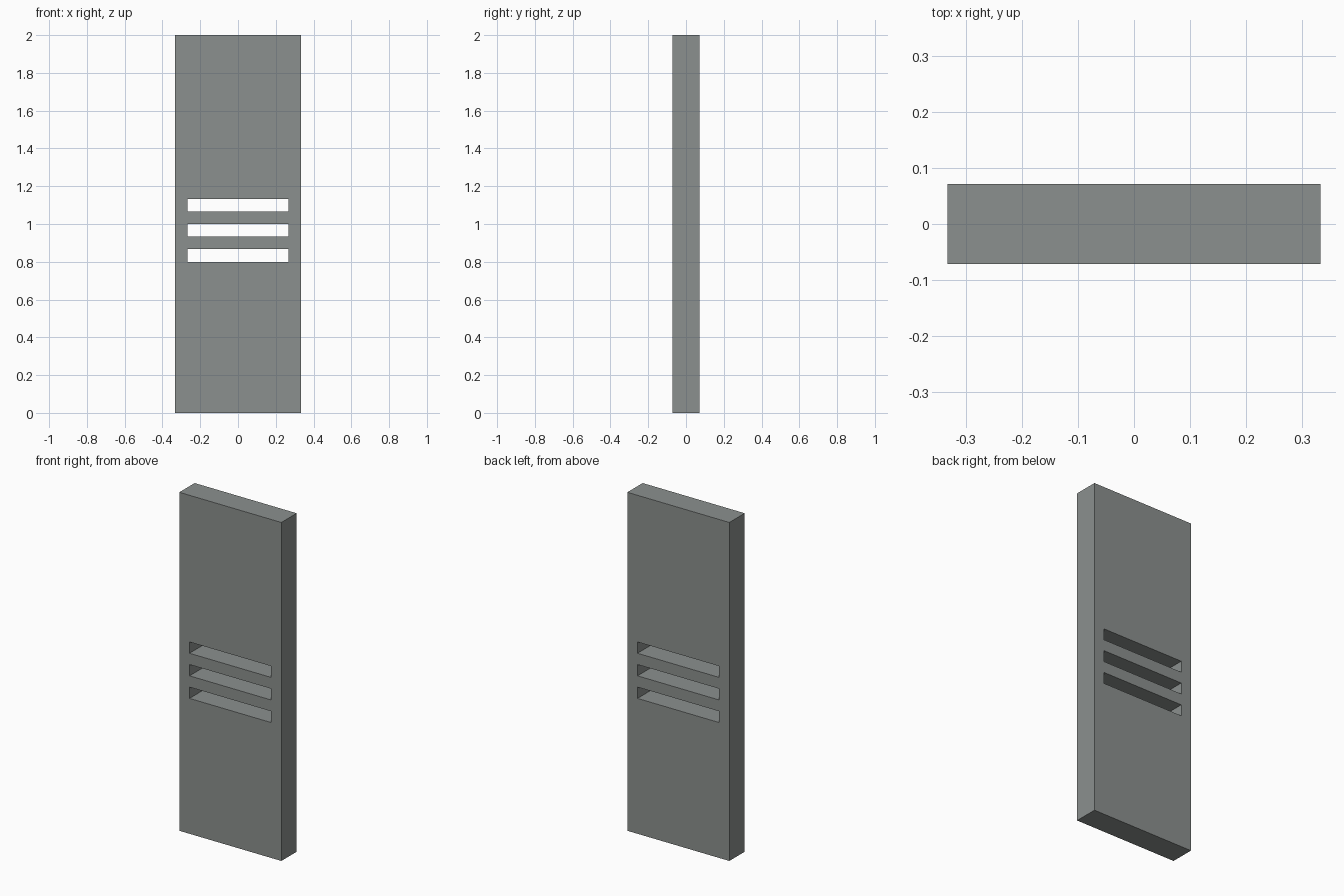
import bpy

if "Cube" in bpy.data.objects:
    bpy.data.objects.remove(bpy.data.objects["Cube"])

U = 2 / 30                      # panel is 10 x 30 units, slots are 1 unit tall
WIDTH, DEPTH, HEIGHT = 10 * U, 0.143, 30 * U


def box(name, size, z_centre):
    """Box centred on x = y = 0 with its scale applied."""
    bpy.ops.mesh.primitive_cube_add(size=1, location=(0, 0, 0))
    obj = bpy.context.object
    obj.name = name
    for v in obj.data.vertices:
        v.co = (v.co.x * size[0], v.co.y * size[1], v.co.z * size[2] + z_centre)
    return obj


# Grey material
grey = bpy.data.materials.new("grey metal")
grey.diffuse_color = (0.26, 0.28, 0.272, 1)
grey.use_nodes = True
grey.node_tree.nodes["Principled BSDF"].inputs["Base Color"].default_value = grey.diffuse_color

# Main slab
panel = box("slotted_panel", (WIDTH, DEPTH, HEIGHT), HEIGHT / 2)
panel.data.materials.append(grey)

# Three horizontal slots cut right through
for i in range(3):
    cutter = box("slot_cutter", (8 * U, DEPTH * 2, U), (12.5 + 2 * i) * U)
    cutter.hide_render = True
    cut = panel.modifiers.new("slot", 'BOOLEAN')
    cut.operation = 'DIFFERENCE'
    cut.solver = 'EXACT'
    cut.object = cutter
    bpy.context.view_layer.objects.active = panel
    bpy.ops.object.modifier_apply(modifier=cut.name)
    bpy.data.objects.remove(cutter)
